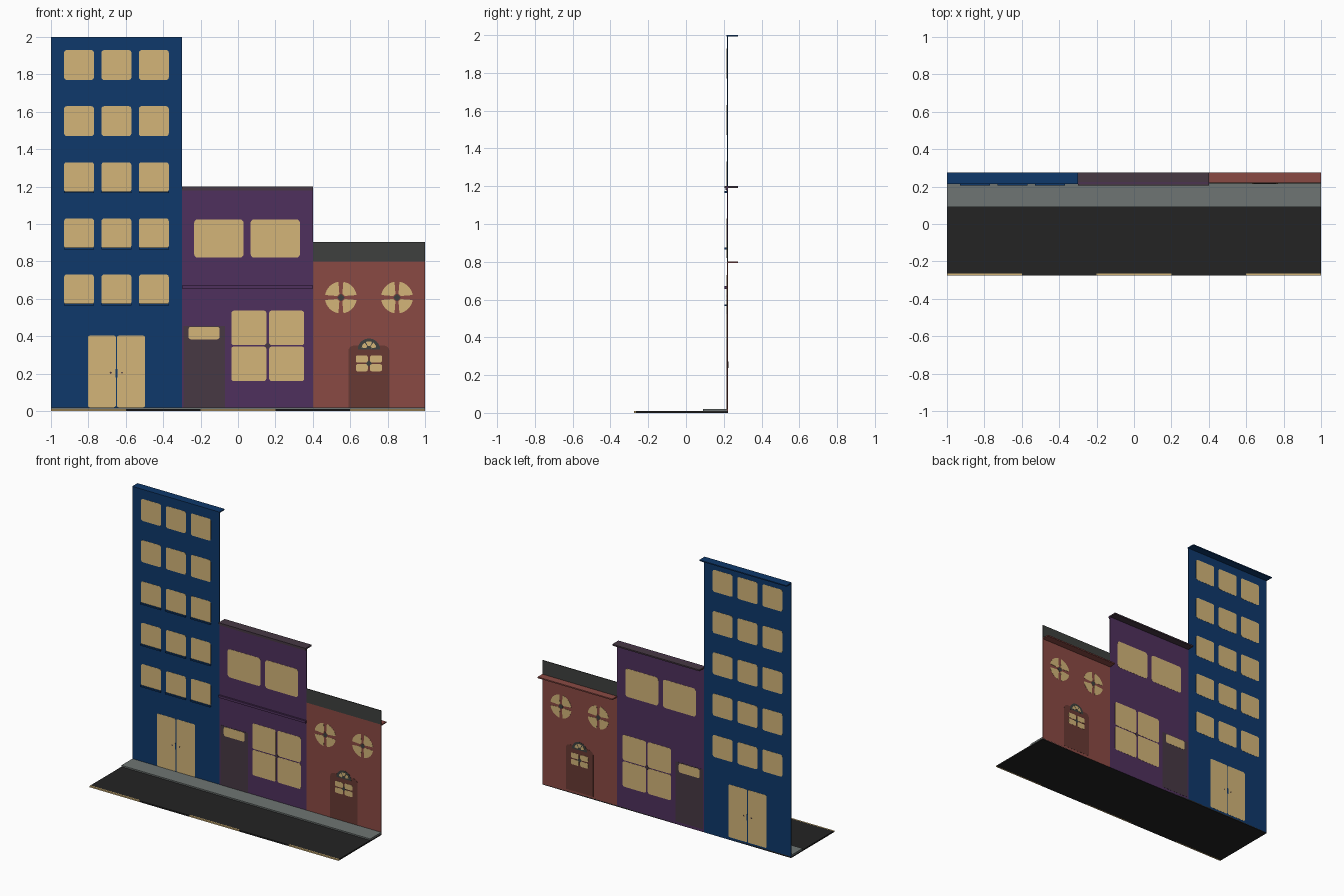
import bpy, math

if "Cube" in bpy.data.objects:
    bpy.data.objects.remove(bpy.data.objects["Cube"])

WALL_Y = 0.219                      # middle plane of the facades
H_WALL, H_PLATE, H_INSET = 0.0025, 0.0035, 0.0045   # half thicknesses


def mat(name, r, g, b):
    m = bpy.data.materials.new(name)
    lin = [((c / 255 + 0.055) / 1.055) ** 2.4 for c in (r, g, b)]
    m.diffuse_color = (*lin, 1)
    m.use_nodes = True
    m.node_tree.nodes["Principled BSDF"].inputs["Base Color"].default_value = m.diffuse_color
    return m


BLUE = mat("navy_blue", 14, 56, 107)
PURPLE = mat("purple", 79, 48, 93)
TAN = mat("window_tan", 211, 181, 121)
TRIM = mat("dark_mauve", 71, 56, 68)
RED = mat("brick_red", 138, 74, 68)
BROWN = mat("door_brown", 104, 58, 51)
GREY = mat("dark_grey", 62, 64, 62)
ROAD = mat("asphalt", 35, 35, 35)
PAVE = mat("pavement_grey", 110, 117, 115)


def prism(name, pts, y0, y1, m):
    """Extrude an x-z outline (anticlockwise seen from the front) from y0 to y1."""
    n = len(pts)
    verts = [(x, y0, z) for x, z in pts] + [(x, y1, z) for x, z in pts]
    faces = [tuple(range(n)), tuple(range(2 * n - 1, n - 1, -1))]
    faces += [(i, i + n, (i + 1) % n + n, (i + 1) % n) for i in range(n)]
    me = bpy.data.meshes.new(name)
    me.from_pydata(verts, [], faces)
    me.materials.append(m)
    ob = bpy.data.objects.new(name, me)
    bpy.context.collection.objects.link(ob)
    return ob


def plate(name, pts, half, m):
    return prism(name, pts, WALL_Y - half, WALL_Y + half, m)


def rect(x0, x1, z0, z1):
    return [(x0, z0), (x1, z0), (x1, z1), (x0, z1)]


def arc(cx, cz, r, a0, a1, n):
    return [(cx + r * math.cos(math.radians(a0 + (a1 - a0) * i / n)),
             cz + r * math.sin(math.radians(a0 + (a1 - a0) * i / n))) for i in range(n + 1)]


def rounded(x0, x1, z0, z1, r=0.014):
    corners = [(x0 + r, z0 + r, 180), (x1 - r, z0 + r, 270), (x1 - r, z1 - r, 0), (x0 + r, z1 - r, 90)]
    return [p for cx, cz, a in corners for p in arc(cx, cz, r, a, a + 90, 3)]


def box(name, x0, x1, y0, y1, z0, z1, m):
    return prism(name, rect(x0, x1, z0, z1), y0, y1, m)


def diamond(name, x, z, r, half, m):
    plate(name, [(x - r, z), (x, z - r), (x + r, z), (x, z + r)], half, m)


# Street: road, pavement and lane dashes along the front edge
box("road", -1, 1, -0.265, 0.2215, 0, 0.01, ROAD)
box("pavement", -1, 1, 0.09, 0.217, 0.01, 0.02, PAVE)
for i in range(5):
    box("lane_dash" if i % 2 == 0 else "road_edge", -1 + 0.4 * i, -0.6 + 0.4 * i,
        -0.275, -0.265, 0, 0.01, TAN if i % 2 == 0 else ROAD)

# Blue tower
plate("blue_wall", rect(-1, -0.3, 0, 2), H_WALL, BLUE)
box("blue_roof_ledge", -1, -0.3, 0.214, 0.275, 1.992, 2, BLUE)
for row in range(5):
    for col in range(3):
        x, z = -0.93 + 0.2 * col, 0.57 + 0.3 * row
        plate("blue_window", rounded(x, x + 0.16, z, z + 0.16), H_PLATE, TAN)
        if row < 3:
            box("blue_window_sill", x, x + 0.16, 0.205, 0.2165, z - 0.005, z + 0.005, BLUE)
for x0 in (-0.803, -0.647):
    plate("blue_door_leaf", rounded(x0, x0 + 0.15, 0.02, 0.403, 0.01), H_PLATE, TAN)
plate("blue_door_handle", rect(-0.656, -0.644, 0.18, 0.225), H_INSET, BLUE)
for x in (-0.68, -0.62):
    diamond("blue_door_knob", x, 0.205, 0.006, H_INSET, TRIM)

# Purple house
plate("purple_wall", rect(-0.3, 0.4, 0, 1.2), H_WALL, PURPLE)
box("purple_roof_ledge", -0.3, 0.4, 0.205, 0.275, 1.19, 1.2, TRIM)
box("purple_roof_moulding", -0.3, 0.4, 0.21, 0.2165, 1.18, 1.19, TRIM)
box("purple_floor_moulding", -0.3, 0.4, 0.205, 0.2165, 0.655, 0.672, PURPLE)
for x in (-0.235, 0.067):
    plate("purple_upper_window", rounded(x, x + 0.265, 0.82, 1.025, 0.02), H_PLATE, TAN)
for x in (-0.036, 0.166):
    for z in (0.16, 0.352):
        plate("shop_window_pane", rounded(x, x + 0.188, z, z + 0.185), H_PLATE, TAN)
diamond("shop_window_centre", 0.159, 0.3485, 0.018, H_INSET, TRIM)
plate("purple_house_door", rect(-0.292, -0.07, 0.02, 0.455), H_PLATE, TRIM)
plate("purple_door_window", rounded(-0.265, -0.098, 0.383, 0.45), H_INSET, TAN)

# Red house
plate("red_wall", rect(0.4, 1, 0, 0.8), H_WALL, RED)
plate("red_house_parapet", rect(0.4, 1, 0.8, 0.903), H_WALL, GREY)
box("red_roof_ledge", 0.4, 1, 0.2165, 0.275, 0.793, 0.802, RED)
for cx in (0.55, 0.85):
    cz = 0.607
    for q in range(4):
        # quarter pane with its inner corner cut off
        a = 90 * q
        pts = arc(0, 0, 0.085, 9, 81, 8) + [(0.008, 0.02), (0.02, 0.008)]
        c, s = math.cos(math.radians(a)), math.sin(math.radians(a))
        plate("round_window_pane", [(cx + x * c - z * s, cz + x * s + z * c) for x, z in pts], H_PLATE, TAN)
    diamond("round_window_centre", cx, cz, 0.02, H_PLATE - 0.0003, GREY)

# Arched red house door with fanlight and four small panes
DX = 0.7
r = 0.03
door = [(DX - 0.11, 0.02), (DX + 0.11, 0.02)] + arc(DX + 0.11 - r, 0.35 - r, r, 0, 90, 4) \
    + arc(DX - 0.11 + r, 0.35 - r, r, 90, 180, 4)
plate("red_house_door", door, H_PLATE, BROWN)
plate("fanlight_frame", arc(DX, 0.328, 0.06, 0, 180, 12), H_PLATE + 0.0004, GREY)
for a0, a1 in ((10, 55), (65, 115), (125, 170)):
    plate("fanlight_pane", arc(DX, 0.333, 0.04, a0, a1, 4) + arc(DX, 0.333, 0.015, a1, a0, 2), H_INSET, TAN)
for x in (DX - 0.07, DX + 0.006):
    for z in (0.212, 0.259):
        plate("door_window_pane", rounded(x, x + 0.064, z, z + 0.039, 0.01), H_INSET, TAN)
diamond("door_window_centre", DX, 0.255, 0.017, H_INSET + 0.0003, GREY)
